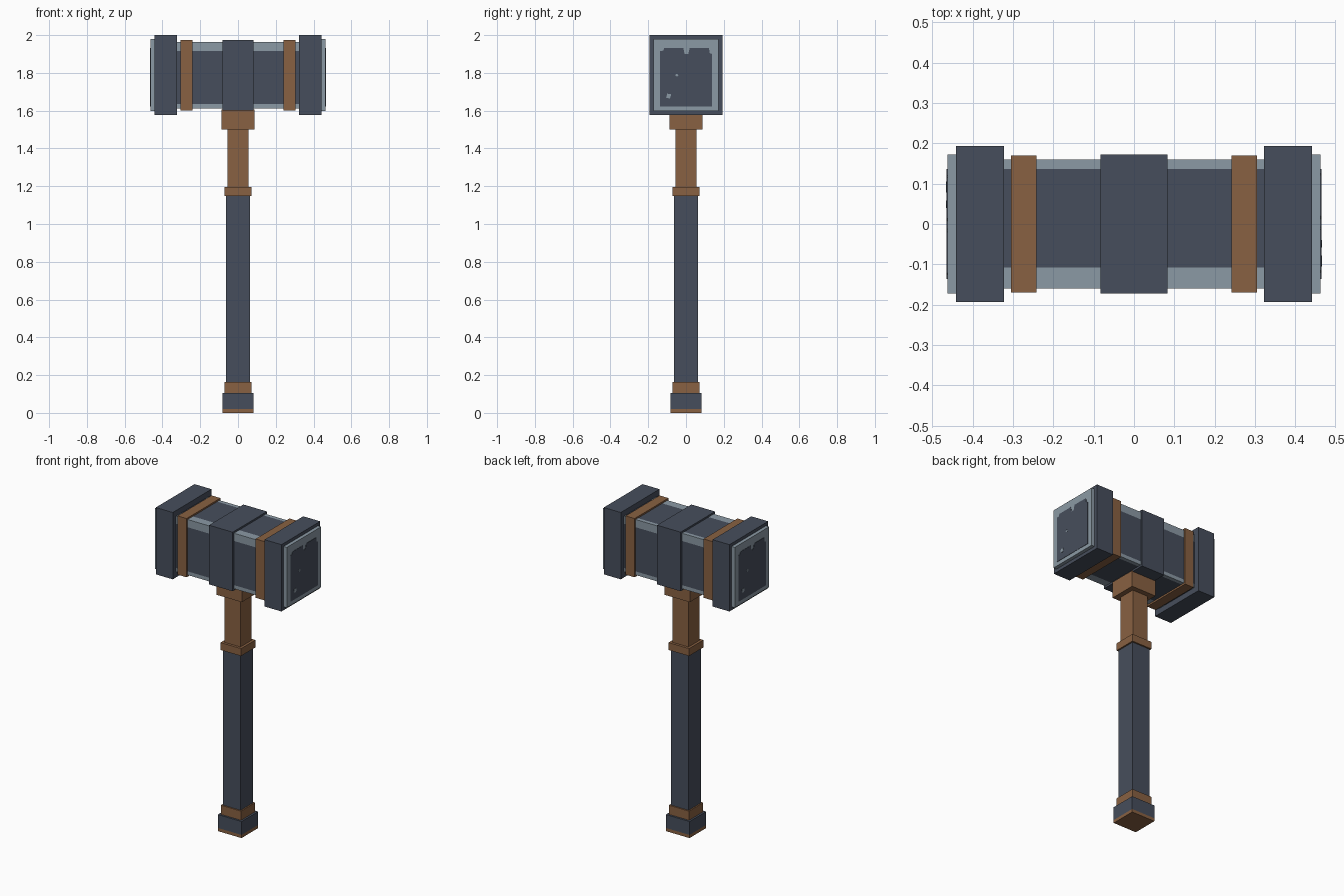
import bpy, bmesh
from mathutils import Vector

cube = bpy.data.objects.get("Cube")
if cube:
    bpy.data.objects.remove(cube, do_unlink=True)


def make_material(name, rgb):
    mat = bpy.data.materials.new(name)
    mat.use_nodes = True
    color = (*rgb, 1.0)
    mat.diffuse_color = color
    mat.node_tree.nodes["Principled BSDF"].inputs["Base Color"].default_value = color
    return mat


DARK = make_material("dark slate", (0.062, 0.076, 0.107))
BROWN = make_material("brown leather", (0.25, 0.12, 0.054))
STEEL = make_material("worn steel", (0.258, 0.32, 0.373))


def finish(name, bm, mats):
    mesh = bpy.data.meshes.new(name)
    bm.to_mesh(mesh)
    bm.free()
    for mat in mats:
        mesh.materials.append(mat)
    obj = bpy.data.objects.new(name, mesh)
    bpy.context.collection.objects.link(obj)
    return obj


def box(name, x, y, z, mats, cuts=(), rule=None):
    """Box from (low, high) ranges, cut at (axis, position) and painted by rule."""
    bm = bmesh.new()
    bmesh.ops.create_cube(bm, size=1)
    for v in bm.verts:
        v.co = Vector([lo + (c + 0.5) * (hi - lo) for c, (lo, hi) in zip(v.co, (x, y, z))])
    for axis, pos in cuts:
        co, no = Vector(), Vector()
        co[axis], no[axis] = pos, 1
        bmesh.ops.bisect_plane(bm, geom=bm.verts[:] + bm.edges[:] + bm.faces[:],
                               plane_co=co, plane_no=no)
    bm.normal_update()
    if rule:
        for f in bm.faces:
            f.material_index = rule(f.calc_center_median(), f.normal)
    return finish(name, bm, mats)


def square(name, half, low, high, mat):
    return box(name, (-half, half), (-half, half), (low, high), [mat])


# Handle, from the ground up
box("pommel", (-0.083, 0.083), (-0.083, 0.083), (0, 0.105), [DARK, BROWN],
    [(2, 0.02)], lambda c, n: int(c.z < 0.02))
square("lower_ring", 0.071, 0.105, 0.163, BROWN)
square("grip", 0.0625, 0.163, 1.148, DARK)
square("upper_ring", 0.072, 1.148, 1.195, BROWN)
square("shaft", 0.056, 1.195, 1.5, BROWN)
square("collar", 0.088, 1.5, 1.605, BROWN)


# Head core with worn steel along its long edges
def worn_edge(c, n):
    if abs(n.y) > 0.5:
        return int(c.z > 1.915 or c.z < 1.635)
    return int(c.y > 0.137 or c.y < -0.108)


box("head_core", (-0.4, 0.4), (-0.16, 0.16), (1.612, 1.964), [DARK, STEEL],
    [(1, -0.108), (1, 0.137), (2, 1.635), (2, 1.915)], worn_edge)
box("centre_band", (-0.083, 0.083), (-0.172, 0.172), (1.6, 1.975), [DARK])

# Ragged dark patch on each striking face, as (y, z) outline
PATCH = [(-0.137, 1.622), (0.137, 1.622), (0.137, 1.9), (0.125, 1.905),
         (0.122, 1.932), (0.02, 1.932), (0.012, 1.9), (-0.008, 1.9),
         (-0.014, 1.932), (-0.115, 1.932), (-0.12, 1.918), (-0.137, 1.915)]
CHIP = [(-0.105, 1.668), (-0.085, 1.664), (-0.078, 1.688), (-0.1, 1.69)]
SPECK = [(-0.058, 1.788), (-0.048, 1.78), (-0.04, 1.788), (-0.048, 1.796)]


def plate(name, outline, side, low, high, mat):
    """Thin plate on a striking face, turned half round for the right one."""
    bm = bmesh.new()
    face = bm.faces.new([bm.verts.new((side * low, side * y, z)) for y, z in outline])
    out = bmesh.ops.extrude_face_region(bm, geom=[face])["geom"]
    moved = [v for v in out if isinstance(v, bmesh.types.BMVert)]
    bmesh.ops.translate(bm, verts=moved, vec=(side * (high - low), 0, 0))
    bmesh.ops.recalc_face_normals(bm, faces=bm.faces)
    return finish(name, bm, [mat])


# Bands, end blocks and striking faces, mirrored to both ends
for label, side in (("left", 1), ("right", -1)):
    def span(a, b):
        return tuple(sorted((side * a, side * b)))

    box(label + "_leather_band", span(0.242, 0.305), (-0.17, 0.17), (1.601, 1.974), [BROWN])
    box(label + "_end_block", span(0.322, 0.441), (-0.194, 0.194), (1.576, 2.0), [DARK])
    box(label + "_striking_face", span(0.43, 0.463), (-0.172, 0.172), (1.597, 1.98), [STEEL])
    plate(label + "_dark_patch", PATCH, side, 0.462, 0.465, DARK)
    plate(label + "_chip", CHIP, side, 0.464, 0.467, STEEL)
    plate(label + "_speck", SPECK, side, 0.464, 0.467, STEEL)
